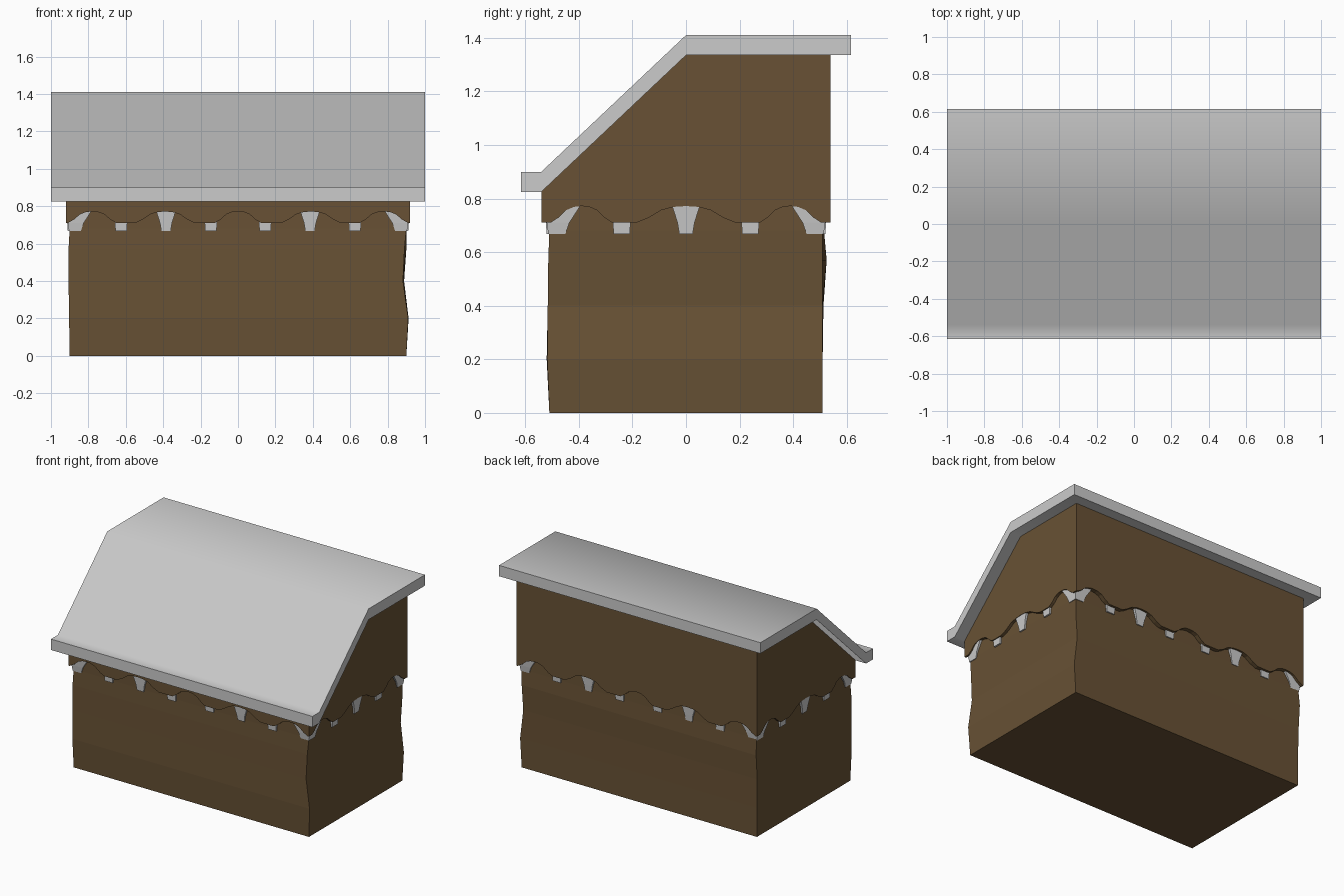
import bpy, bmesh, math
from mathutils import Vector

cube = bpy.data.objects.get("Cube")
if cube:
    bpy.data.objects.remove(cube, do_unlink=True)


def material(name, rgb):
    m = bpy.data.materials.new(name)
    m.use_nodes = True
    m.diffuse_color = (*rgb, 1)
    m.node_tree.nodes["Principled BSDF"].inputs["Base Color"].default_value = (*rgb, 1)
    return m


brown = material("brown wood", (0.138, 0.083, 0.035))
grey = material("pale grey", (0.6, 0.6, 0.6))


def finish(bm, name, mat):
    bmesh.ops.recalc_face_normals(bm, faces=bm.faces)
    mesh = bpy.data.meshes.new(name)
    bm.to_mesh(mesh)
    bm.free()
    mesh.materials.append(mat)
    obj = bpy.data.objects.new(name, mesh)
    bpy.context.collection.objects.link(obj)
    return obj


def loft(rings, name, mat):
    """Skin a stack of matching rings and cap both ends."""
    bm = bmesh.new()
    rows = [[bm.verts.new(p) for p in ring] for ring in rings]
    for low, high in zip(rows, rows[1:]):
        for i in range(len(low)):
            j = (i + 1) % len(low)
            bm.faces.new((low[i], low[j], high[j], high[i]))
    bm.faces.new(rows[0])
    bm.faces.new(rows[-1])
    return finish(bm, name, mat)


def slab(profile, axis, start, end, name, mat):
    """Extrude a (horizontal, z) profile along x or y."""
    def place(d):
        return [(d, u, z) if axis == "x" else (u, d, z) for u, z in profile]
    return loft([place(start), place(end)], name, mat)


# Lower walls, with slightly uneven corners
HX, HY = 0.9, 0.51
levels = (0, 0.2, 0.4, 0.57, 0.68, 0.8)
wobble = {  # corner: outward shifts in x, then in y
    (-1, -1): ((0, .003, .006, .006, 0, 0), (0, .01, .006, .004, 0, 0)),
    (1, -1): ((0, .01, -.018, -.01, 0, 0), (0, .008, .006, .004, 0, 0)),
    (1, 1): ((0, .012, -.012, 0, 0, 0), (0, 0, 0, 0, 0, 0)),
    (-1, 1): ((0, .002, .004, .004, 0, 0), (0, 0, .003, .015, .005, 0)),
}
loft([[(sx * (HX + dx[i]), sy * (HY + dy[i]), z) for (sx, sy), (dx, dy) in wobble.items()]
      for i, z in enumerate(levels)], "lower_walls", brown)


# Scalloped upper panels
LOW, RISE = 0.71, 0.062
arch_shape = ((-1, 0), (-0.75, 0.3), (-0.5, 0.75), (-0.25, 0.95), (0, 1),
              (0.25, 0.95), (0.5, 0.75), (0.75, 0.3), (1, 0))


def scallops(arches):
    return [(c + w * u, LOW + RISE * v) for c, w in arches for u, v in arch_shape]


long_edge = ([(-0.92, LOW)]
             + scallops(((-0.78, 0.13), (-0.39, 0.16), (0, 0.125), (0.39, 0.16), (0.78, 0.13)))
             + [(0.92, LOW)])
side_edge = scallops(((-0.39, 0.115), (0, 0.185), (0.39, 0.115)))
slab(long_edge + [(0.92, 0.86), (-0.92, 0.86)], "y", -0.54, -0.505, "front_upper_panel", brown)
slab(long_edge + [(0.92, 1.36), (-0.92, 1.36)], "y", 0.505, 0.54, "back_upper_panel", brown)
gable = side_edge + [(0.505, 1.36), (0, 1.36), (-0.505, 0.88)]
for side, s in (("right", -1), ("left", 1)):
    slab(gable, "x", s * 0.89, s * 0.92, side + "_gable_panel", brown)


# Brackets under the scallops
def frustum(levels, name):
    """Each level is z, x range and y range."""
    loft([[(x0, y0, z), (x1, y0, z), (x1, y1, z), (x0, y1, z)]
          for z, x0, x1, y0, y1 in levels], name, grey)


def bracket(along, axis, s, shape, name):
    rows = []
    for z, half, out in shape:
        wall = HY if axis == "y" else HX
        depth = sorted((s * (wall - 0.03), s * (wall + out)))
        width = (along - half, along + half)
        rows.append((z, *width, *depth) if axis == "y" else (z, *depth, *width))
    frustum(rows, name)


tall = ((0.668, 0.025, 0.008), (0.71, 0.032, 0.012), (0.78, 0.054, 0.018))
small = ((0.668, 0.03, 0.01), (0.72, 0.034, 0.014))
for s, face in ((-1, "front"), (1, "back")):
    for x in (-0.385, 0.385):
        bracket(x, "y", s, tall, face + "_tall_bracket")
    for x in (-0.625, -0.145, 0.145, 0.625):
        bracket(x, "y", s, small, face + "_small_bracket")
for s, face in ((-1, "right"), (1, "left")):
    bracket(0, "x", s, tall, face + "_tall_bracket")
    for y in (-0.24, 0.24):
        bracket(y, "x", s, small, face + "_small_bracket")

# Corner brackets flare outward and inward toward the top
for sx in (-1, 1):
    for sy in (-1, 1):
        rows = []
        for z, inner, out in ((0.668, 0.06, 0.004), (0.71, 0.075, 0.01), (0.78, 0.12, 0.017)):
            rows.append((z, *sorted((sx * (HX - inner), sx * (HX + out))),
                         *sorted((sy * (HY - inner), sy * (HY + out)))))
        frustum(rows, "corner_bracket")


# Roof slab: flat back, sloping front and a level eave
under = [(-0.615, 0.825), (-0.54, 0.825), (0, 1.335), (0.615, 1.335)]
thick = 0.075
roof = slab(under + [(y, z + thick) for y, z in reversed(under)], "x", -1, 1, "roof", grey)
bpy.ops.object.select_all(action="DESELECT")
roof.select_set(True)
bpy.context.view_layer.objects.active = roof
bpy.ops.object.shade_smooth_by_angle(angle=math.radians(60))
